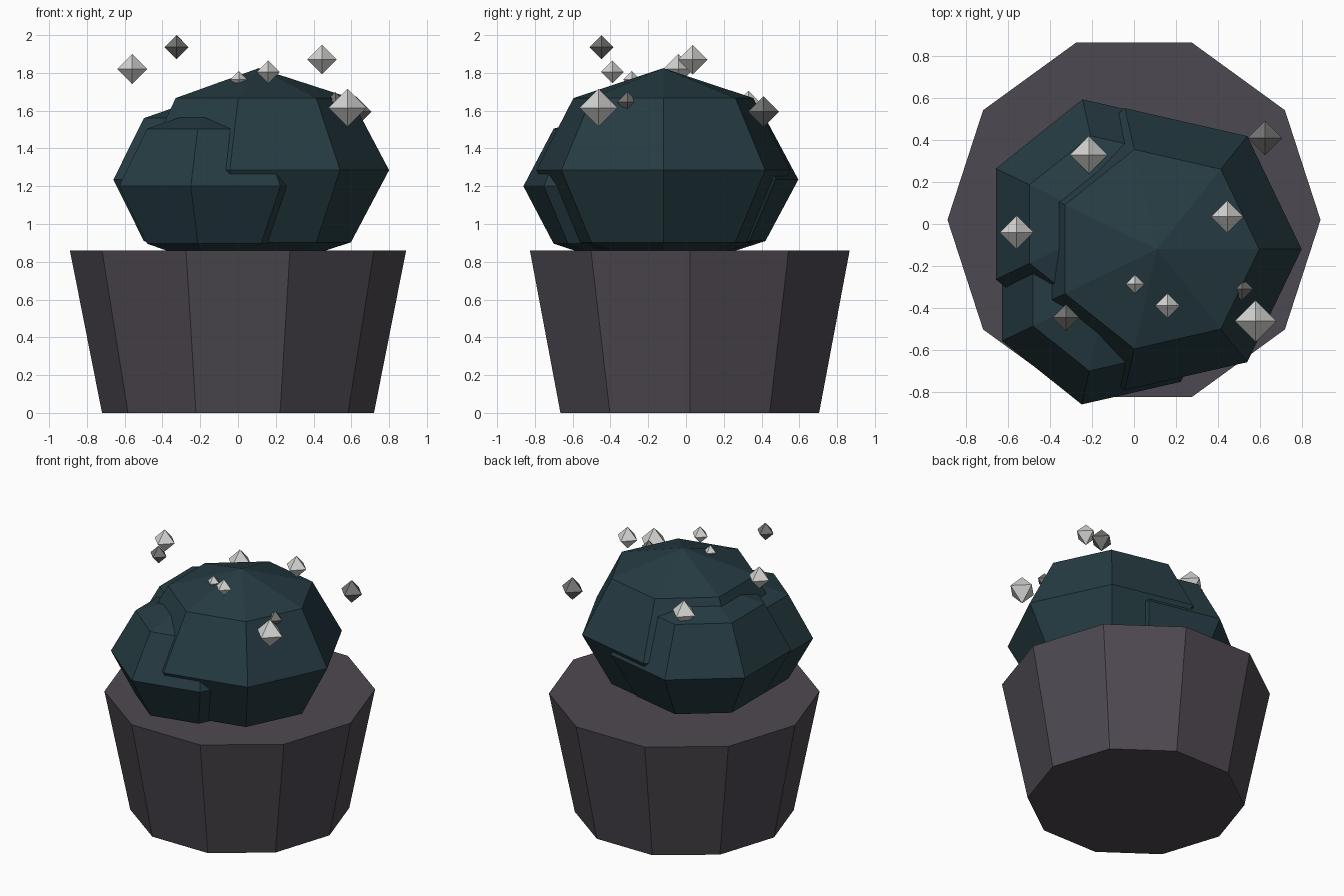
import bpy
from math import sin, cos, pi

cube = bpy.data.objects.get("Cube")
if cube:
    bpy.data.objects.remove(cube, do_unlink=True)


def material(name, color):
    mat = bpy.data.materials.new(name)
    mat.use_nodes = True
    mat.diffuse_color = (*color, 1)
    bsdf = mat.node_tree.nodes["Principled BSDF"]
    bsdf.inputs["Base Color"].default_value = (*color, 1)
    bsdf.inputs["Roughness"].default_value = 0.9
    return mat


def lathe(name, profile, sides, center, mat):
    """Flat-shaded solid from (radius, height) points, bottom to top; radius 0 is a pole."""
    verts, rings, faces = [], [], []
    for r, z in profile:
        start, count = len(verts), sides if r > 0 else 1
        verts += [(r * cos(2 * pi * i / sides), r * sin(2 * pi * i / sides), z)
                  for i in range(count)]
        rings.append([start + i % count for i in range(sides)])
    for low, high in zip(rings, rings[1:]):
        for i in range(sides):
            j = (i + 1) % sides
            quad = [low[i], low[j], high[j], high[i]]
            faces.append(list(dict.fromkeys(quad)))
    # Close open ends
    if profile[0][0] > 0:
        faces.append(rings[0][::-1])
    if profile[-1][0] > 0:
        faces.append(rings[-1])
    mesh = bpy.data.meshes.new(name)
    mesh.from_pydata(verts, [], faces)
    mesh.materials.append(mat)
    obj = bpy.data.objects.new(name, mesh)
    obj.location = center
    bpy.context.collection.objects.link(obj)
    return obj


def ball(name, center, radius, height, mat):
    """Seven-sided faceted ball with four bands."""
    profile = [(0, -height)]
    profile += [(radius * cos(a), height * sin(a)) for a in (-pi / 4, 0, pi / 4)]
    profile.append((0, height))
    return lathe(name, profile, 7, center, mat)


pot_mat = material("pot grey purple", (0.076, 0.066, 0.082))
leaf_mat = material("dark teal", (0.019, 0.045, 0.056))
light_mat = material("pale grey", (0.66, 0.66, 0.65))
dark_mat = material("mid grey", (0.18, 0.18, 0.175))

# Pot
lathe("pot", [(0.72, 0), (0.89, 0.86)], 10, (0, 0.02, 0), pot_mat)

# Overlapping foliage clumps
ball("main_clump", (0.11, -0.12, 1.285), 0.69, 0.54, leaf_mat)
ball("front_clump", (-0.125, -0.315, 1.2), 0.56, 0.43, leaf_mat)
ball("back_clump", (-0.11, 0, 1.235), 0.61, 0.46, leaf_mat)

# Floating crystals: x, y, z, radius
light_crystals = [
    (-0.56, -0.04, 1.82, 0.08), (0.445, 0.035, 1.87, 0.078),
    (0.16, -0.39, 1.805, 0.06), (0.005, -0.287, 1.765, 0.045),
    (0.58, -0.463, 1.615, 0.1), (-0.215, 0.33, 1.615, 0.09),
]
dark_crystals = [
    (-0.325, -0.447, 1.936, 0.064), (0.515, -0.31, 1.645, 0.055),
    (0.625, 0.41, 1.595, 0.082),
]
for label, mat, crystals in (("light_crystal", light_mat, light_crystals),
                             ("dark_crystal", dark_mat, dark_crystals)):
    for n, (x, y, z, r) in enumerate(crystals, 1):
        lathe(f"{label}_{n}", [(0, -r), (r, 0), (0, r)], 4, (x, y, z), mat)
